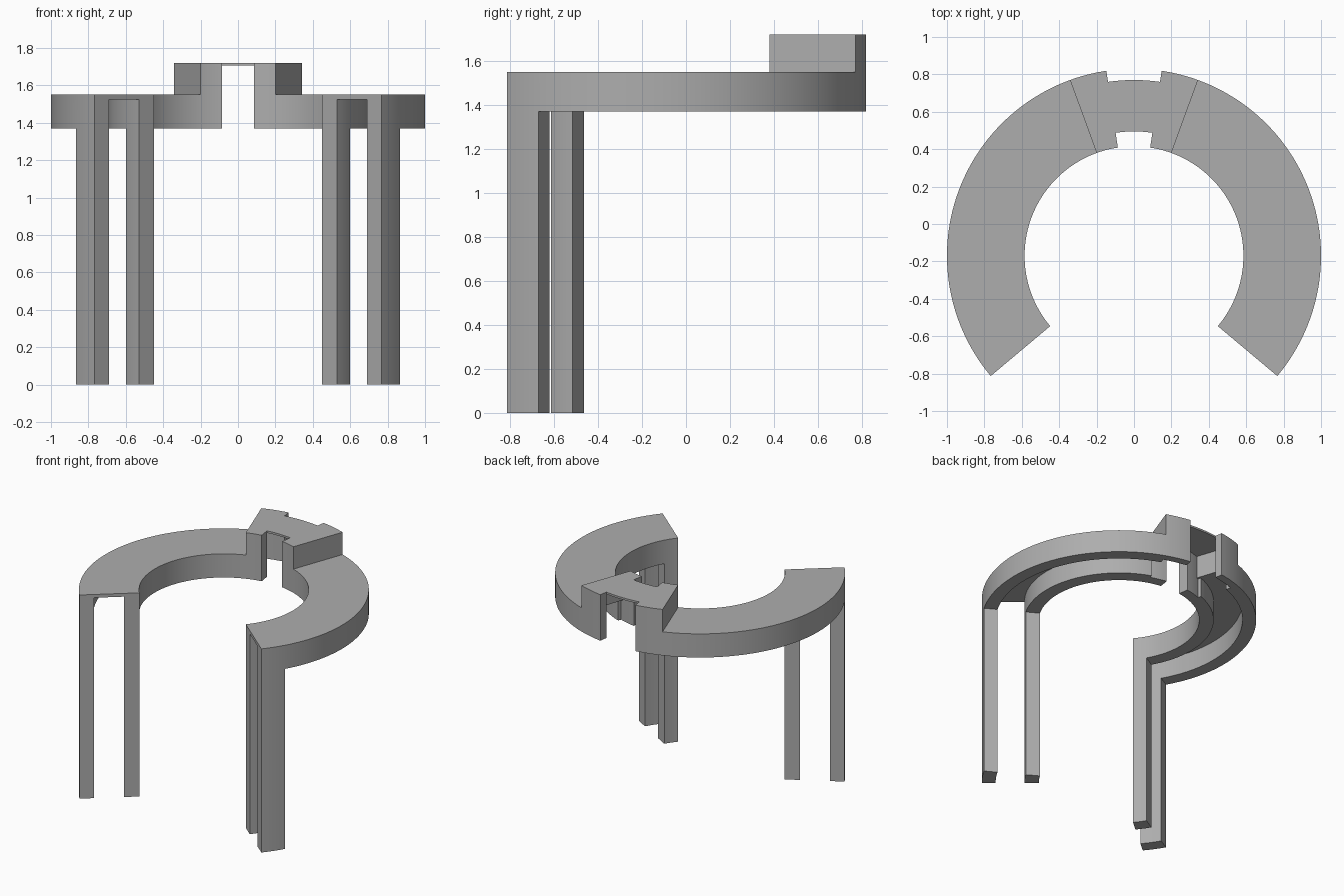
import bpy, bmesh, math

cube = bpy.data.objects.get("Cube")
if cube:
    bpy.data.objects.remove(cube)

# Main dimensions
CENTRE_Y = -0.17
R_IN, R_OUT = 0.585, 1.0            # ring radii
ARM_CHANNEL = (0.69, 0.90)          # groove under the arms
BRIDGE_CHANNEL = (0.665, 0.94)      # wider groove under the bridge
Z_RIM, Z_ROOF, Z_TOP = 1.37, 1.525, 1.55
Z_PLATE, Z_BRIDGE = 1.705, 1.72
A_NOTCH, A_WALL, A_BRIDGE, A_LEG, A_END = 8.5, 18.5, 20, 120, 130


def in_channel(r, channel):
    return channel[0] < r < channel[1]


def leg(a, r, z):
    return a > A_LEG and z < Z_RIM and not in_channel(r, ARM_CHANNEL)


def arm(a, r, z):
    if a < A_BRIDGE or not Z_RIM < z < Z_TOP:
        return False
    return z > Z_ROOF or not in_channel(r, ARM_CHANNEL)


def bridge(a, r, z):
    if a > A_BRIDGE or z < Z_RIM:
        return False
    if in_channel(r, BRIDGE_CHANNEL):
        return z > Z_PLATE or (a > A_WALL and z > Z_ROOF)
    return a > A_NOTCH


def solid(a, r, z):
    a = abs(a)
    if a > A_END or not R_IN < r < R_OUT or not 0 < z < Z_BRIDGE:
        return False
    return leg(a, r, z) or arm(a, r, z) or bridge(a, r, z)


def polar_solid(name, rule, angles, radii, heights, material):
    """Keep the cells of a polar grid that pass the rule, as one closed skin."""
    axes = (angles, radii, heights)
    bm = bmesh.new()
    corners = {}

    def corner(index):
        if index not in corners:
            a, r, z = (axis[i] for axis, i in zip(axes, index))
            t = math.radians(a)
            corners[index] = bm.verts.new(
                (r * math.sin(t), CENTRE_Y + r * math.cos(t), z))
        return corners[index]

    def filled(cell):
        if any(i < 0 or i > len(ax) - 2 for ax, i in zip(axes, cell)):
            return False
        return rule(*((ax[i] + ax[i + 1]) / 2 for ax, i in zip(axes, cell)))

    for i in range(len(angles) - 1):
        for j in range(len(radii) - 1):
            for k in range(len(heights) - 1):
                cell = (i, j, k)
                if not filled(cell):
                    continue
                for d in range(3):
                    u, v = (d + 1) % 3, (d + 2) % 3
                    for side in (0, 1):
                        beside = list(cell)
                        beside[d] += 2 * side - 1
                        if filled(beside):
                            continue
                        loop = []
                        for du, dv in ((0, 0), (1, 0), (1, 1), (0, 1)):
                            index = list(cell)
                            index[d] += side
                            index[u] += du
                            index[v] += dv
                            loop.append(corner(tuple(index)))
                        bm.faces.new(loop)

    # Merge the flat cells and turn the skin outwards
    bmesh.ops.recalc_face_normals(bm, faces=bm.faces)
    bmesh.ops.dissolve_limit(bm, angle_limit=math.radians(0.5),
                             verts=bm.verts, edges=bm.edges)
    mesh = bpy.data.meshes.new(name)
    bm.to_mesh(mesh)
    bm.free()
    mesh.materials.append(material)
    obj = bpy.data.objects.new(name, mesh)
    bpy.context.collection.objects.link(obj)
    bpy.ops.object.select_all(action='DESELECT')
    obj.select_set(True)
    bpy.context.view_layer.objects.active = obj
    bpy.ops.object.shade_smooth_by_angle(angle=math.radians(30))
    return obj


# Plain grey plastic
grey = bpy.data.materials.new("plain_grey")
grey.use_nodes = True
colour = (0.42, 0.42, 0.42, 1)
grey.diffuse_color = colour
grey.node_tree.nodes["Principled BSDF"].inputs["Base Color"].default_value = colour

# Open ring with grooved underside, raised bridge and four legs
half = set(range(0, A_END + 1, 2)) | {A_NOTCH, A_WALL}
angles = sorted(half | {-a for a in half})
radii = sorted({R_IN, R_OUT, *ARM_CHANNEL, *BRIDGE_CHANNEL})
heights = [0, Z_RIM, Z_ROOF, Z_TOP, Z_PLATE, Z_BRIDGE]
polar_solid("open_ring_stand", solid, angles, radii, heights, grey)
